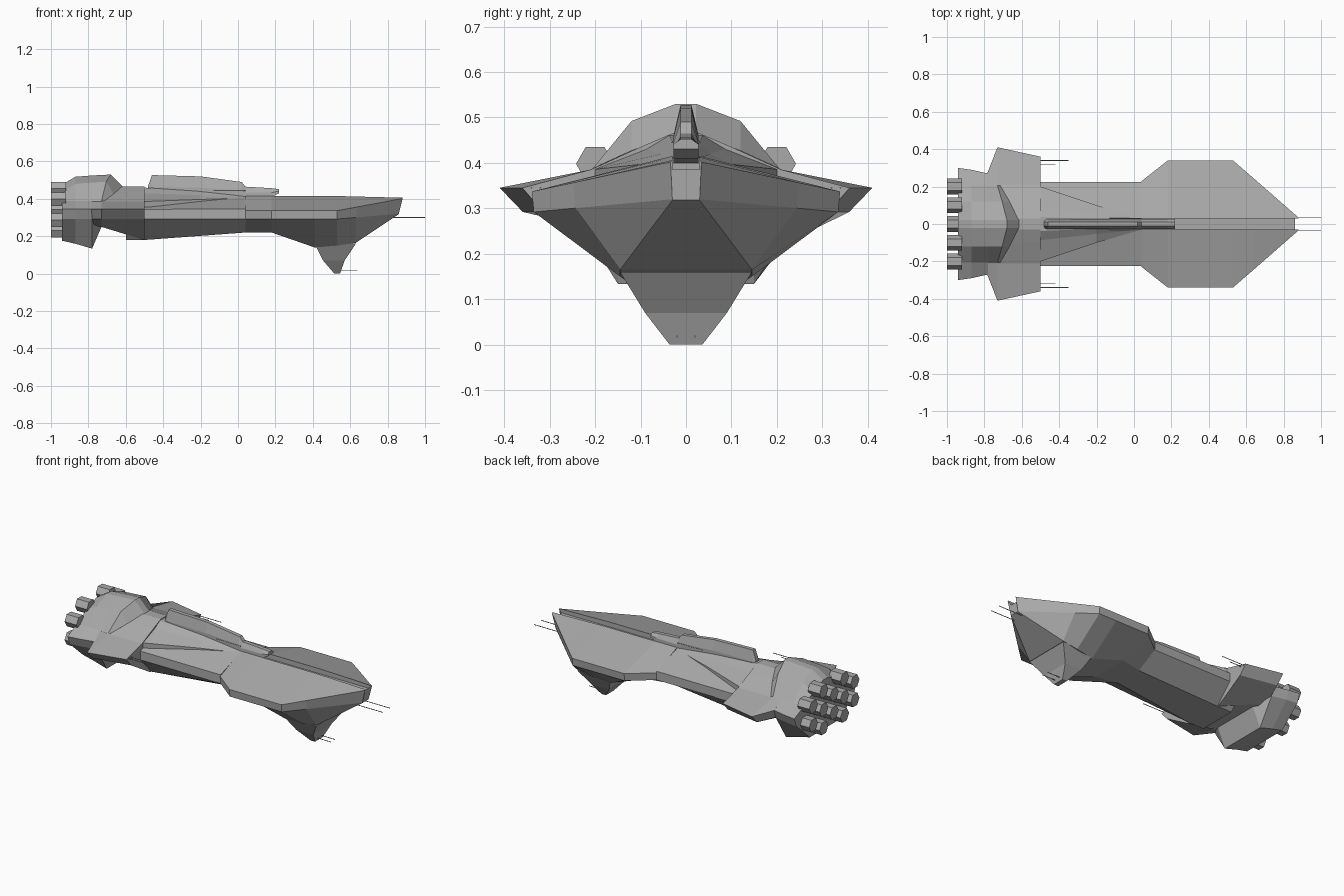
import bpy, bmesh, math
from mathutils import Matrix

cube = bpy.data.objects.get("Cube")
if cube:
    bpy.data.objects.remove(cube)

grey = bpy.data.materials.new("hull grey")
grey.use_nodes = True
grey.diffuse_color = (.4, .4, .4, 1)
shader = grey.node_tree.nodes["Principled BSDF"]
shader.inputs["Base Color"].default_value = grey.diffuse_color

# Heights and widths shared by the hull parts
RIM, CHINE, DECK, SLOT_FLOOR = .345, .292, .415, .385
SLOT = .03
WAIST = .225


def finish(name, bm):
    bmesh.ops.recalc_face_normals(bm, faces=bm.faces)
    mesh = bpy.data.meshes.new(name)
    bm.to_mesh(mesh)
    bm.free()
    mesh.materials.append(grey)
    obj = bpy.data.objects.new(name, mesh)
    bpy.context.collection.objects.link(obj)


def skin(name, rings):
    """Join closed rings of points and cap both ends."""
    bm = bmesh.new()
    loops = [[bm.verts.new(point) for point in ring] for ring in rings]
    for near, far in zip(loops, loops[1:]):
        for i in range(len(near)):
            bm.faces.new((near[i - 1], near[i], far[i], far[i - 1]))
    bm.faces.new(loops[0])
    bm.faces.new(loops[-1])
    finish(name, bm)


def mirrored(half):
    """Close a half outline of points by mirroring it across the centre line."""
    return half + [(x, -y, z) for x, y, z in reversed(half)]


def rod(name, back, front, y, z, radius):
    """Six-sided rod lying along the ship."""
    bm = bmesh.new()
    place = Matrix.Translation(((back + front) / 2, y, z))
    bmesh.ops.create_cone(bm, cap_ends=True, segments=6, radius1=radius, radius2=radius,
                          depth=front - back,
                          matrix=place @ Matrix.Rotation(math.pi / 2, 4, 'Y'))
    finish(name, bm)


def bow_section(x, width, keel_width, keel, taper=0):
    """Slotted deck, rim, chine and keel; taper runs to one at the nose tip."""
    def narrow(start, end):
        return start + (end - start) * taper
    lean = .02 * taper
    side = narrow(width, SLOT)
    return mirrored([
        (x, SLOT, SLOT_FLOOR),
        (x + lean, SLOT, narrow(DECK, .406)),
        (x + lean, side + .004, narrow(RIM - .008, .402)),
        (x, side, narrow(CHINE, .32)),
        (x, keel_width, keel),
    ])


def middle_section(x, keel_width, keel):
    return mirrored([(x, SLOT, DECK - .005), (x, WAIST, RIM), (x, WAIST, CHINE),
                     (x, keel_width, keel)])


def shoulder_section(x, spread, crest):
    """Fairing that falls away in two slopes from the fin."""
    foot = .408 - spread / 9
    return mirrored([(x, .015 + spread / 9, crest), (x, .02 + spread / 3, crest / 2 + .2),
                     (x, spread, foot), (x, spread, foot - SLOT)])


def fin_section(x, crest, foot=.4):
    return mirrored([(x, .012, crest), (x, .027, (crest + foot) / 2), (x, .028, foot)])


def wing_section(x, tip, root, keel):
    return mirrored([(x, SLOT, .465), (x, .1, .435), (x, .21, .385), (x, tip, RIM),
                     (x, tip * .9 - .01, CHINE), (x, root, keel)])


def engine_section(x, crest, beam, keel, sweep=0):
    """Faceted hump over a broad beam; sweep draws the outer points back."""
    return mirrored([
        (x, .022, crest),
        (x - sweep / 2, .12, crest - .038),
        (x - sweep, .205, .388),
        (x - sweep, beam, RIM),
        (x - sweep, beam - .02, CHINE),
        (x - sweep, .15, keel),
    ])


# Forward hull with a slot along the deck
BOW = .335
skin("forward_hull", [
    bow_section(.04, WAIST, .09, .22),
    bow_section(.18, BOW, .12, .22),
    bow_section(.41, BOW, .13, .14),
    bow_section(.53, BOW, .145, .15),
    bow_section(.63, BOW, .145, .165, taper=.3),
    bow_section(.86, BOW, SLOT, .318, taper=1),
])

# Stepped chin below the bow, given as tiers from the top down
chin_tiers = [(.41, .63, .145, .16), (.455, .57, .09, .07), (.515, .545, .036, 0)]
skin("chin", [
    [(back, -width, z), (front, -width, z), (front, width, z), (back, width, z)]
    for back, front, width, z in chin_tiers
])

# Long middle hull
skin("middle_hull", [middle_section(-.6, .12, .18), middle_section(-.5, .12, .18),
                     middle_section(.04, .09, .22)])

# Sloping shoulders under the dorsal fin
skin("shoulders", [shoulder_section(-.5, .2, .46), shoulder_section(-.2, .1, .44),
                   shoulder_section(.04, SLOT, .42)])

# Dorsal fin and its forward tongue
fin_crest = [(-.48, .47), (-.46, .527), (-.2, .52), (.02, .49), (.04, .465)]
skin("dorsal_fin", [fin_section(x, crest) for x, crest in fin_crest]
     + [fin_section(.18, .457, .41), fin_section(.22, .452, .43)])

# Broad wing section
skin("wings", [wing_section(-.785, .27, .17, .25), wing_section(-.73, .41, .18, .25),
               wing_section(-.5, .36, .13, .18)])

# Engine block with a chevron front
skin("engine_block", [
    engine_section(-.94, .476, .3, .176),
    engine_section(-.87, .518, .29, .16),
    engine_section(-.78, .525, .27, .134),
    engine_section(-.68, .53, .22, .25, sweep=.05),
    engine_section(-.615, .465, .21, .26, sweep=.1),
])

# Honeycomb of engine nozzles in alternating rows
for row in range(5):
    count = 2 + row % 2
    for i in range(count):
        rod("engine_nozzle", -1, -.92, (i - (count - 1) / 2) * .2, .23 + row * .056, .042)

# Thin gun barrels, paired on each side
for side in (-1, 1):
    rod("nose_gun", .82, 1, side * .034, .3, .002)
    rod("wing_gun_outer", -.51, -.35, side * .34, RIM, .002)
    rod("wing_gun_inner", -.51, -.42, side * .32, RIM, .002)
    rod("chin_gun", .52, .64, side * .02, .018, .002)
    rod("dorsal_gun", -.13, .04, side * SLOT, .445, .002)
